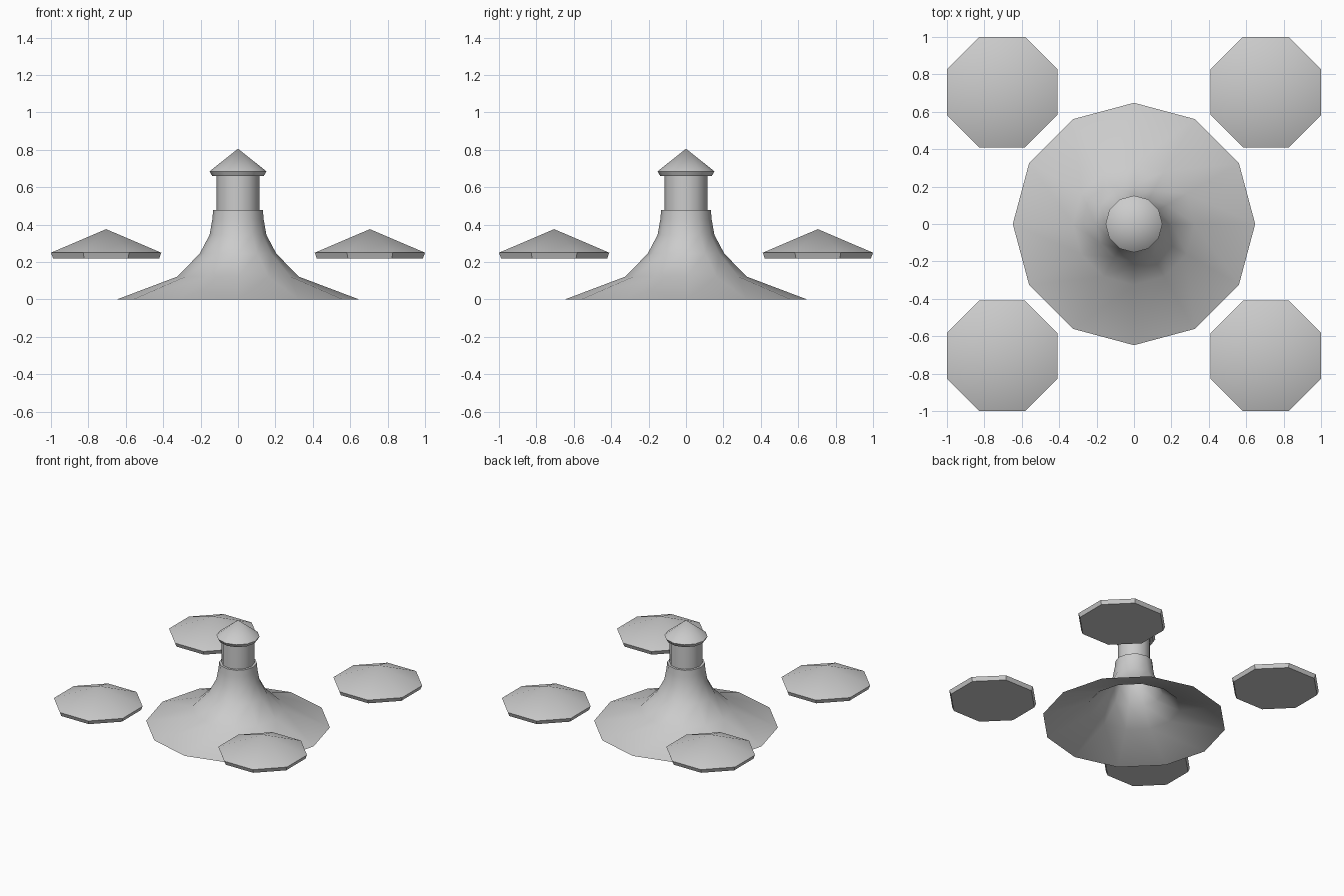
import bpy
import bmesh
import math

cube = bpy.data.objects.get("Cube")
if cube:
    bpy.data.objects.remove(cube, do_unlink=True)

grey = bpy.data.materials.new("plain grey")
grey.use_nodes = True
colour = (0.6, 0.6, 0.6, 1)
grey.diffuse_color = colour
grey.node_tree.nodes["Principled BSDF"].inputs["Base Color"].default_value = colour


def lathe(name, profile, sides, turn=0.0, location=(0, 0, 0)):
    """Revolve (radius, height) points, bottom to top; radius 0 closes to a point."""
    bm = bmesh.new()
    rings = []
    for radius, z in profile:
        count = sides if radius > 0 else 1
        ring = []
        for i in range(count):
            a = turn + math.tau * i / sides
            ring.append(bm.verts.new((radius * math.cos(a), radius * math.sin(a), z)))
        rings.append(ring)
    for low, high in zip(rings, rings[1:]):
        for i in range(sides):
            j = (i + 1) % sides
            if len(low) == 1:
                bm.faces.new((low[0], high[j], high[i]))
            elif len(high) == 1:
                bm.faces.new((low[i], low[j], high[0]))
            else:
                bm.faces.new((low[i], low[j], high[j], high[i]))
    mesh = bpy.data.meshes.new(name)
    bm.to_mesh(mesh)
    bm.free()
    mesh.materials.append(grey)
    obj = bpy.data.objects.new(name, mesh)
    bpy.context.collection.objects.link(obj)
    obj.location = location
    bpy.ops.object.select_all(action='DESELECT')
    obj.select_set(True)
    bpy.context.view_layer.objects.active = obj
    bpy.ops.object.shade_smooth_by_angle(angle=math.radians(40))
    return obj


# Flared hollow main roof, open underneath, with a flat ledge at the top
lathe("main_roof", [(0.648, 0), (0.325, 0.122), (0.205, 0.245), (0.152, 0.345),
                    (0.137, 0.43), (0.133, 0.478), (0.115, 0.478)], 12)

# Round turret standing on the ledge
lathe("turret", [(0.115, 0.478), (0.115, 0.662)], 12)

# Pointed turret cap with a bevelled rim
lathe("turret_cap", [(0, 0.66), (0.138, 0.66), (0.152, 0.685), (0, 0.806)], 12)

# Four octagonal corner roofs
corner = 0.705
wide = 0.295 / math.cos(math.pi / 8)
for side, sx in (("left", 1), ("right", -1)):
    for end, sy in (("front", -1), ("back", 1)):
        lathe(f"{end}_{side}_corner_roof",
              [(0, 0.22), (wide - 0.012, 0.22), (wide, 0.25), (0, 0.376)],
              8, math.pi / 8, (sx * corner, sy * corner, 0))
